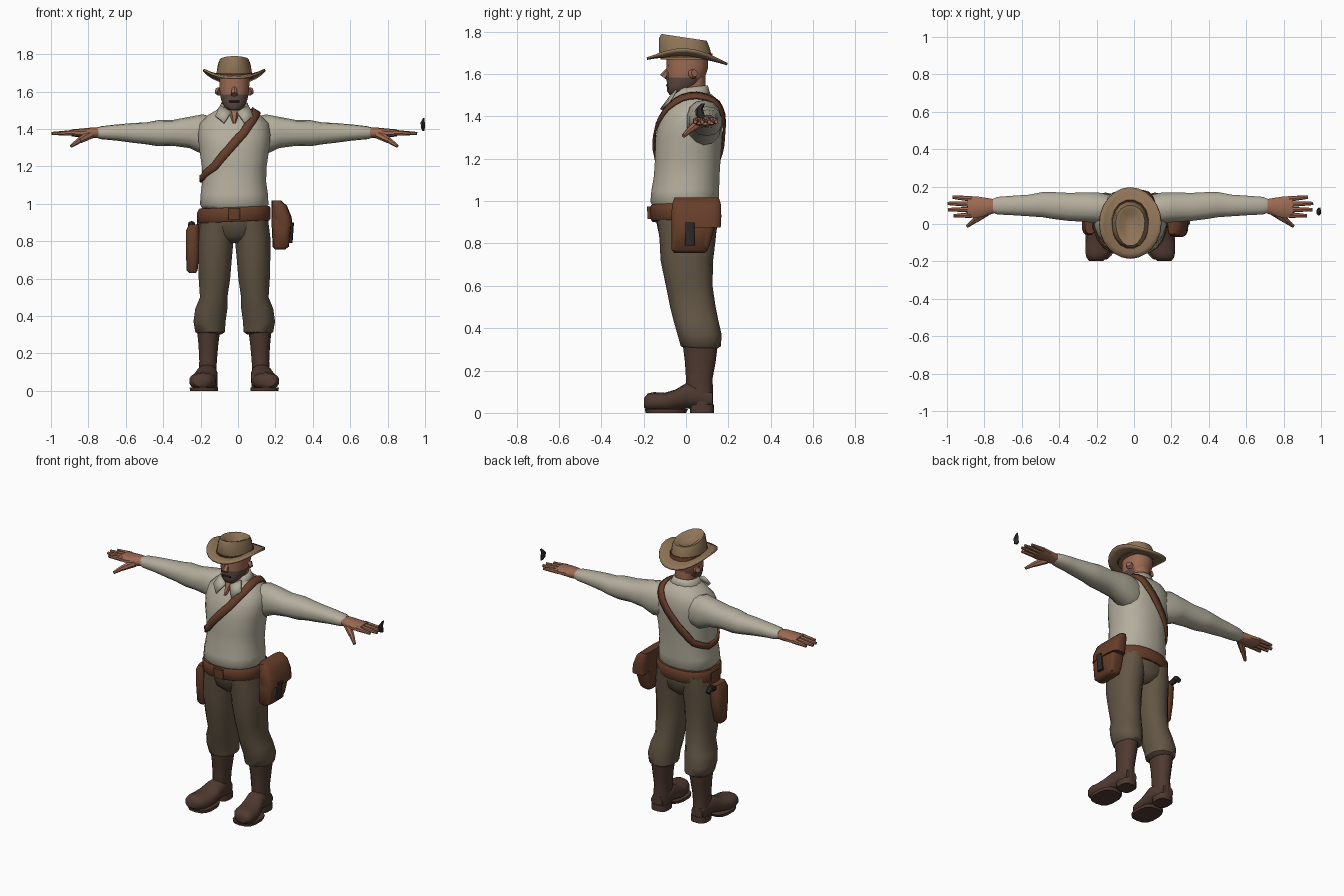
import bpy, bmesh, math
from mathutils import Vector, Matrix

CX = -0.02  # the body's own centre line


def mat(name, r, g, b):
    m = bpy.data.materials.new(name)
    m.diffuse_color = [(v / 255) ** 2.2 for v in (r, g, b)] + [1]
    return m


SHIRT = mat("shirt", 178, 172, 155)
PANTS = mat("trousers", 98, 86, 70)
BOOT = mat("boot", 80, 60, 52)
LEATHER = mat("leather", 102, 64, 46)
SKIN = mat("skin", 155, 106, 84)
STUBBLE = mat("stubble", 95, 76, 68)
HAT = mat("hat", 142, 116, 88)
DARK = mat("dark", 50, 46, 45)


def finish(bm, name, m, angle=50):
    bmesh.ops.recalc_face_normals(bm, faces=bm.faces)
    me = bpy.data.meshes.new(name)
    bm.to_mesh(me)
    bm.free()
    me.materials.append(m)
    ob = bpy.data.objects.new(name, me)
    bpy.context.collection.objects.link(ob)
    bpy.ops.object.select_all(action='DESELECT')
    ob.select_set(True)
    bpy.context.view_layer.objects.active = ob
    bpy.ops.object.shade_smooth_by_angle(angle=math.radians(angle))
    return ob


def loft(name, rings, m, axis='z', n=14, p=2.3, s=1, cx=CX, caps=True):
    """Rings of (station, a0, a1, b0, b1); a, b are the other two axes in xyz order."""
    bm = bmesh.new()
    loops = []
    for t, a0, a1, b0, b1 in rings:
        loop = []
        for i in range(n):
            w = 2 * math.pi * (i + 0.5) / n
            c, d = math.cos(w), math.sin(w)
            a = (a0 + a1) / 2 + (a1 - a0) / 2 * math.copysign(abs(c) ** (2 / p), c)
            b = (b0 + b1) / 2 + (b1 - b0) / 2 * math.copysign(abs(d) ** (2 / p), d)
            x, y, z = {'x': (t, a, b), 'y': (a, t, b), 'z': (a, b, t)}[axis]
            loop.append(bm.verts.new((cx + s * x, y, z)))
        loops.append(loop)
    for u, v in zip(loops, loops[1:]):
        for i in range(n):
            j = (i + 1) % n
            bm.faces.new((u[i], u[j], v[j], v[i]))
    if caps:
        bm.faces.new(loops[0])
        bm.faces.new(loops[-1])
    return finish(bm, name, m)


def rod(name, p, q, r1, r2, m, n=7, s=1):
    p, q = (Vector((CX + s * v[0], v[1], v[2])) for v in (p, q))
    d = q - p
    bm = bmesh.new()
    bmesh.ops.create_cone(bm, cap_ends=True, segments=n, radius1=r1, radius2=r2, depth=d.length,
                          matrix=Matrix.Translation((p + q) / 2) @ d.to_track_quat('Z', 'Y').to_matrix().to_4x4())
    return finish(bm, name, m)


def solidify(ob, t):
    mod = ob.modifiers.new("thickness", 'SOLIDIFY')
    mod.thickness = t
    mod.offset = 0


# legs, boots, arms and hands, once per side
for s, side in ((1, "left"), (-1, "right")):
    loft(side + "_trouser_leg", [
        (.30, .07, .19, .01, .14), (.315, .048, .21, -.025, .165), (.37, .045, .22, -.04, .168),
        (.44, .035, .21, -.06, .152), (.5, .035, .185, -.075, .14), (.6, .02, .192, -.095, .125),
        (.72, .01, .195, -.12, .128), (.82, 0, .195, -.125, .14), (.94, -.01, .18, -.14, .15)], PANTS, s=s)
    loft(side + "_boot_shaft", [
        (.03, .095, .19, .02, .128), (.1, .095, .19, .0, .128), (.16, .092, .188, 0, .125),
        (.24, .085, .192, -.005, .14), (.32, .075, .2, -.015, .15)], BOOT, s=s)
    loft(side + "_boot_foot", [
        (.125, .105, .185, .025, .1), (.05, .09, .195, .02, .14), (0, .088, .205, .02, .14),
        (-.05, .087, .225, .012, .11), (-.1, .09, .24, .006, .095), (-.15, .1, .242, .006, .098),
        (-.18, .12, .235, .01, .092), (-.198, .145, .22, .025, .07)], BOOT, 'y', s=s)
    loft(side + "_boot_sole", [(0, .085, .238, -.19, .0), (.018, .085, .24, -.195, .01)], BOOT, p=2.8, s=s)
    loft(side + "_boot_heel", [(0, .09, .195, .02, .132), (.04, .09, .195, .015, .132)], BOOT, p=3, s=s)
    loft(side + "_sleeve", [
        (.1, .02, .155, 1.27, 1.46), (.17, .0, .17, 1.265, 1.478), (.24, .01, .17, 1.298, 1.465),
        (.33, .015, .168, 1.31, 1.448), (.41, .025, .172, 1.308, 1.447), (.47, .035, .172, 1.318, 1.435),
        (.54, .04, .158, 1.326, 1.432), (.63, .046, .152, 1.338, 1.424), (.71, .05, .146, 1.345, 1.415),
        (.735, .06, .135, 1.352, 1.408)], SHIRT, 'x', s=s)
    loft(side + "_palm", [
        (.7, .065, .13, 1.355, 1.405), (.76, .045, .14, 1.35, 1.408), (.82, .03, .15, 1.355, 1.402),
        (.87, .032, .152, 1.36, 1.398)], SKIN, 'x', n=10, s=s)
    for i, tip in enumerate((.945, .975, .978, .95)):
        y = .048 + .029 * i
        rod(f"{side}_finger_{i + 1}", (.85, y, 1.38), (tip, y + .004 * (i - 1), 1.375), .016, .009, SKIN, s=s)
    rod(side + "_thumb_base", (.77, .065, 1.37), (.83, .02, 1.338), .024, .017, SKIN, s=s)
    rod(side + "_thumb", (.825, .025, 1.342), (.872, -.012, 1.308), .017, .009, SKIN, s=s)
    rod(side + "_ear", (.078, .03, 1.6), (.094, .04, 1.605), .024, .018, SKIN, s=s)

# hips and shirt body
loft("hips", [(.79, -.05, .05, -.08, .1), (.83, -.13, .13, -.125, .14), (.9, -.185, .185, -.14, .15),
              (1.0, -.175, .175, -.15, .145)], PANTS)
torso = loft("shirt_body", [
    (.97, -.165, .165, -.15, .14), (.995, -.185, .185, -.17, .155), (1.05, -.182, .182, -.165, .158),
    (1.12, -.172, .172, -.153, .16), (1.2, -.175, .175, -.148, .165), (1.3, -.19, .19, -.145, .172),
    (1.37, -.195, .195, -.13, .177), (1.43, -.185, .185, -.1, .172), (1.475, -.14, .14, -.07, .155),
    (1.505, -.09, .09, -.05, .12), (1.52, -.055, .055, -.035, .09)], SHIRT, n=20)

# belt and buckle
belt = loft("belt", [(.905, -.19, .19, -.16, .158), (.915, -.196, .196, -.168, .165),
                     (.972, -.196, .196, -.172, .167), (.982, -.188, .188, -.165, .16)], LEATHER, n=20)
for v in belt.data.vertices:
    v.co.z += .04 * v.co.x
loft("buckle", [(.915, -.032, .032, -.182, -.15), (.975, -.032, .032, -.184, -.15)], LEATHER, n=12, p=6)

# shirt collar: flared open ring with two points
collar = loft("collar", [(1.485, -.1, .1, -.072, .115), (1.515, -.078, .078, -.055, .105),
                         (1.54, -.066, .066, -.042, .098)], SHIRT, caps=False)
for v in collar.data.vertices:
    v.co.z += .12 * (v.co.y - .05)
solidify(collar, .01)
for s, side in ((1, "left"), (-1, "right")):
    bm = bmesh.new()
    bm.faces.new([bm.verts.new((CX + s * x, y, z)) for x, y, z in
                  ((.015, -.075, 1.49), (.075, -.045, 1.525), (.1, -.08, 1.47), (.055, -.118, 1.432))])
    solidify(finish(bm, side + "_collar_point", SHIRT), .012)
loft("open_neck", [(1.43, -.008, .008, -.118, -.05), (1.5, -.035, .035, -.075, -.02)], SKIN, n=8)

# head
loft("neck", [(1.47, -.062, .062, -.035, .095), (1.6, -.058, .058, -.03, .092)], SKIN)
head = loft("head", [
    (1.502, -.032, .032, -.078, -.025), (1.52, -.055, .055, -.09, .03), (1.55, -.07, .07, -.09, .065),
    (1.585, -.078, .078, -.092, .09), (1.63, -.082, .082, -.093, .105), (1.7, -.082, .082, -.09, .105)], SKIN)
head.data.materials.append(STUBBLE)
for f in head.data.polygons:
    if f.center.z < 1.585 and f.center.y < .04:
        f.material_index = 1
rod("nose", (0, -.07, 1.635), (0, -.108, 1.585), .01, .019, SKIN, n=6)
rod("mouth", (-.028, -.089, 1.547), (.028, -.089, 1.547), .006, .006, DARK, n=6)

# hat brim: radial rings with raised sides and drooping ends
bm = bmesh.new()
loops, N = [], 24
for t in (.5, .68, .85, 1):
    loop = []
    for i in range(N):
        w = 2 * math.pi * i / N
        u, v = t * math.cos(w), t * math.sin(w)
        loop.append(bm.verts.new((CX + .165 * u, .005 + .19 * v,
                                  1.684 + .032 * abs(u) ** 3 - .024 * v * v - .013 * v)))
    loops.append(loop)
for a, b in zip(loops, loops[1:]):
    for i in range(N):
        bm.faces.new((a[i], a[(i + 1) % N], b[(i + 1) % N], b[i]))
solidify(finish(bm, "hat_brim", HAT), .012)

# hat crown with a dented top, sloping to the back, and its band
crown = loft("hat_crown", [
    (1.67, -.1, .1, -.122, .125), (1.71, -.095, .095, -.13, .118), (1.75, -.087, .087, -.13, .11),
    (1.772, -.078, .078, -.118, .1), (1.765, -.055, .055, -.09, .075), (1.742, -.03, .03, -.06, .05)],
    HAT, n=16, p=2.1)
for v in crown.data.vertices:
    if v.co.z > 1.73:
        v.co.z -= .15 * v.co.y
        v.co.x = CX + (v.co.x - CX) * (1 + 1.2 * min(v.co.y, .08))
loft("hat_band", [(1.675, -.104, .104, -.128, .13), (1.698, -.101, .101, -.133, .126)],
     LEATHER, n=16, p=2.1)

# cross-body strap: a ribbon wrapped on to the shirt
path = [Vector(p) for p in (
    (.1, .05, 1.51), (.09, -.05, 1.47), (.03, -.13, 1.38), (-.05, -.15, 1.29), (-.13, -.14, 1.2),
    (-.2, -.06, 1.14), (-.21, .05, 1.13), (-.16, .15, 1.17), (-.06, .18, 1.28), (.04, .18, 1.4),
    (.09, .13, 1.48))]
K = len(path)
pts = [path[i].lerp(path[(i + 1) % K], f / 3) for i in range(K) for f in range(3)]
bm = bmesh.new()
rows = []
for i, p in enumerate(pts):
    tan = pts[(i + 1) % len(pts)] - pts[i - 1]
    side = tan.cross(p - Vector((CX, .01, 1.32))).normalized() * .023
    rows.append([bm.verts.new(p + side * k) for k in (-1, 0, 1)])
for a, b in zip(rows, rows[1:] + rows[:1]):
    for k in (0, 1):
        bm.faces.new((a[k], a[k + 1], b[k + 1], b[k]))
strap = finish(bm, "strap", LEATHER)
wrap = strap.modifiers.new("wrap", 'SHRINKWRAP')
wrap.target, wrap.wrap_mode, wrap.offset = torso, 'ABOVE_SURFACE', .008
solidify(strap, .012)

# hip pouch with flap and fastening strap
loft("pouch", [(.755, .2, .25, -.055, .09), (.77, .185, .272, -.07, .105), (.87, .18, .285, -.07, .115),
               (.97, .178, .268, -.06, .12), (1.0, .18, .24, -.05, .125)], LEATHER, n=16, p=4, cx=0)
loft("pouch_flap", [(.875, .19, .292, -.068, .165), (.93, .185, .287, -.072, .168),
                    (.99, .178, .262, -.065, .165), (1.018, .18, .23, -.055, .155)], LEATHER, n=16, p=4, cx=0)
loft("pouch_back_half", [(.765, .19, .26, .05, .1), (.8, .185, .272, .05, .115), (.89, .185, .28, .05, .14)],
     LEATHER, n=12, p=4, cx=0)
loft("pouch_tab", [(.79, .26, .292, -.005, .04), (.9, .26, .3, -.005, .04)], DARK, n=8, p=5, cx=0)

# holster, its hanger and the grip sticking out of it
loft("holster", [(.63, -.262, -.225, -.035, .02), (.645, -.275, -.215, -.045, .035),
                 (.75, -.28, -.205, -.055, .055), (.86, -.278, -.205, -.06, .068),
                 (.89, -.262, -.205, -.052, .06)], LEATHER, n=12, p=3, cx=0)
loft("holster_hanger", [(.8, -.225, -.19, -.04, .05), (.96, -.218, -.195, -.035, .045)],
     LEATHER, n=8, p=5, cx=0)
rod("grip", (-.22, .02, .86), (-.228, .105, .89), .016, .02, DARK)
rod("grip_end", (-.228, .1, .892), (-.228, .128, .868), .02, .016, DARK)

# small loose dark piece beyond the left hand
loft("loose_piece", [(1.39, .985, .998, .065, .085), (1.405, .977, 1.0, .045, .088),
                     (1.435, .975, 1.0, .045, .08), (1.46, .99, .998, .07, .09)], DARK, n=6, cx=0)
